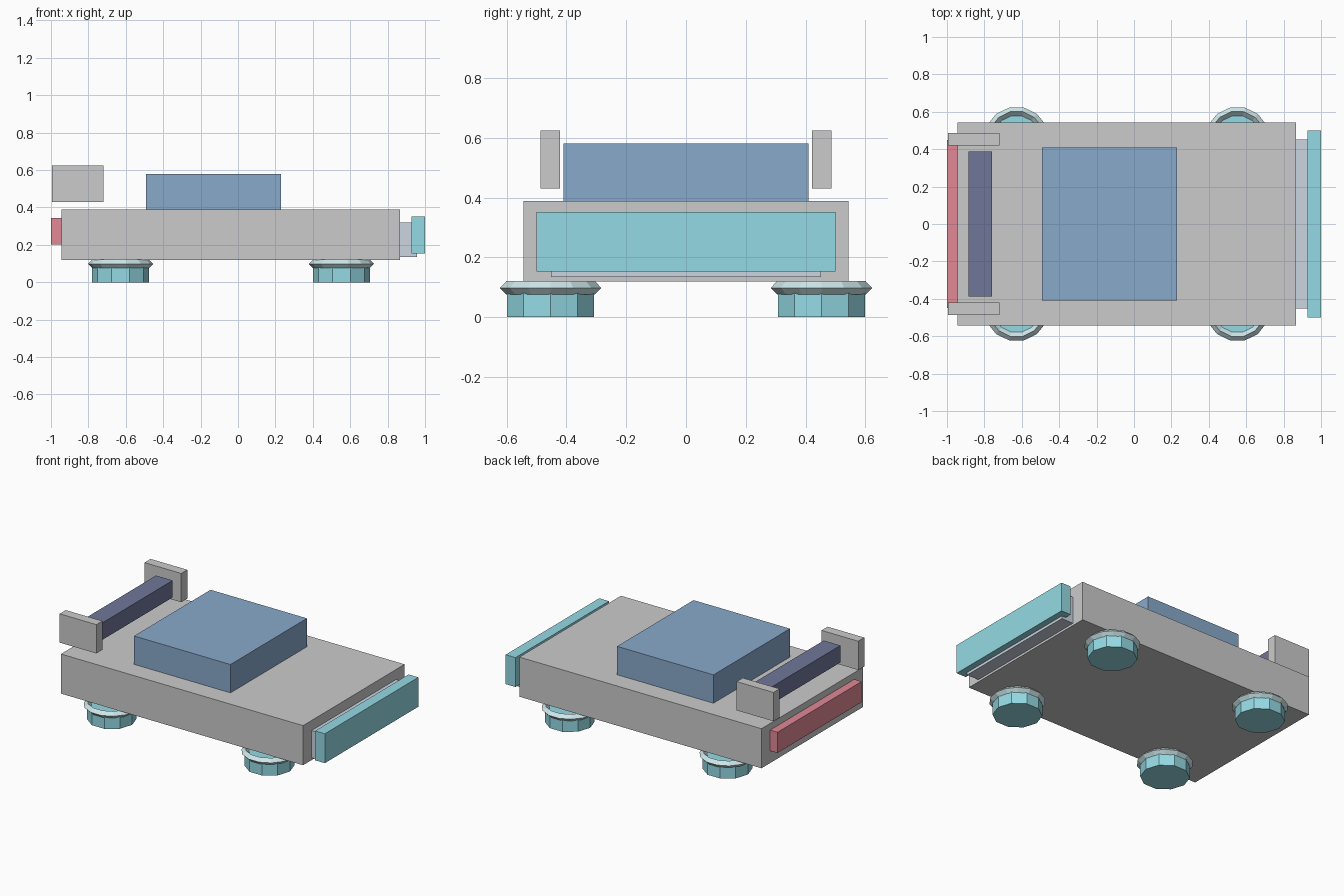
import bpy
from math import pi

if "Cube" in bpy.data.objects:
    bpy.data.objects.remove(bpy.data.objects["Cube"])


def material(name, rgb):
    m = bpy.data.materials.new(name)
    m.diffuse_color = (*rgb, 1)
    m.use_nodes = True
    m.node_tree.nodes["Principled BSDF"].inputs["Base Color"].default_value = m.diffuse_color
    return m


CYAN = material("cyan", (0.30, 0.70, 0.78))
PALE = material("pale_cyan", (0.62, 0.80, 0.82))
BLUE = material("blue", (0.25, 0.40, 0.60))
NAVY = material("navy", (0.16, 0.18, 0.32))
RED = material("red", (0.75, 0.25, 0.30))
SILVER = material("silver", (0.60, 0.66, 0.75))


def finish(name, mat):
    ob = bpy.context.object
    ob.name = ob.data.name = name
    if mat:
        ob.data.materials.append(mat)
    return ob


def box(name, x, y, z, mat=None):
    """Box from (min, max) ranges with its scale baked into the mesh."""
    ranges = (x, y, z)
    bpy.ops.mesh.primitive_cube_add(size=1, location=[(a + b) / 2 for a, b in ranges])
    ob = finish(name, mat)
    for v in ob.data.vertices:
        for i, (a, b) in enumerate(ranges):
            v.co[i] *= b - a
    return ob


# Body and cabin
box("body", (-0.945, 0.867), (-0.543, 0.543), (0.12, 0.388))
box("cabin", (-0.492, 0.23), (-0.409, 0.409), (0.388, 0.58), BLUE)

# Nose: bumper on its mount
box("bumper_mount", (0.86, 0.957), (-0.452, 0.452), (0.135, 0.32), SILVER)
box("bumper", (0.927, 1.0), (-0.5, 0.5), (0.153, 0.352), CYAN)

# Tail: light strip, spoiler bar and end plates
box("tail_light", (-1.0, -0.94), (-0.45, 0.45), (0.203, 0.343), RED)
box("spoiler_bar", (-0.885, -0.76), (-0.387, 0.387), (0.465, 0.58), NAVY)
for side, y in (("right", (-0.486, -0.421)), ("left", (0.421, 0.486))):
    box(f"spoiler_plate_{side}", (-0.995, -0.72), y, (0.43, 0.625))

# Wheels: upright ten-sided hubs, each with a diamond-section tyre ring
for end, x in (("rear", -0.628), ("front", 0.553)):
    for side, y in (("right", -0.453), ("left", 0.453)):
        bpy.ops.mesh.primitive_cylinder_add(
            vertices=10, radius=0.153, depth=0.098,
            location=(x, y, 0.049), rotation=(0, 0, pi / 2))
        finish(f"wheel_hub_{end}_{side}", CYAN)
        bpy.ops.mesh.primitive_torus_add(
            major_segments=14, minor_segments=4, major_radius=0.151,
            minor_radius=0.023, location=(x, y, 0.098))
        tyre = finish(f"tyre_ring_{end}_{side}", PALE)
        tyre.data.shade_flat()
